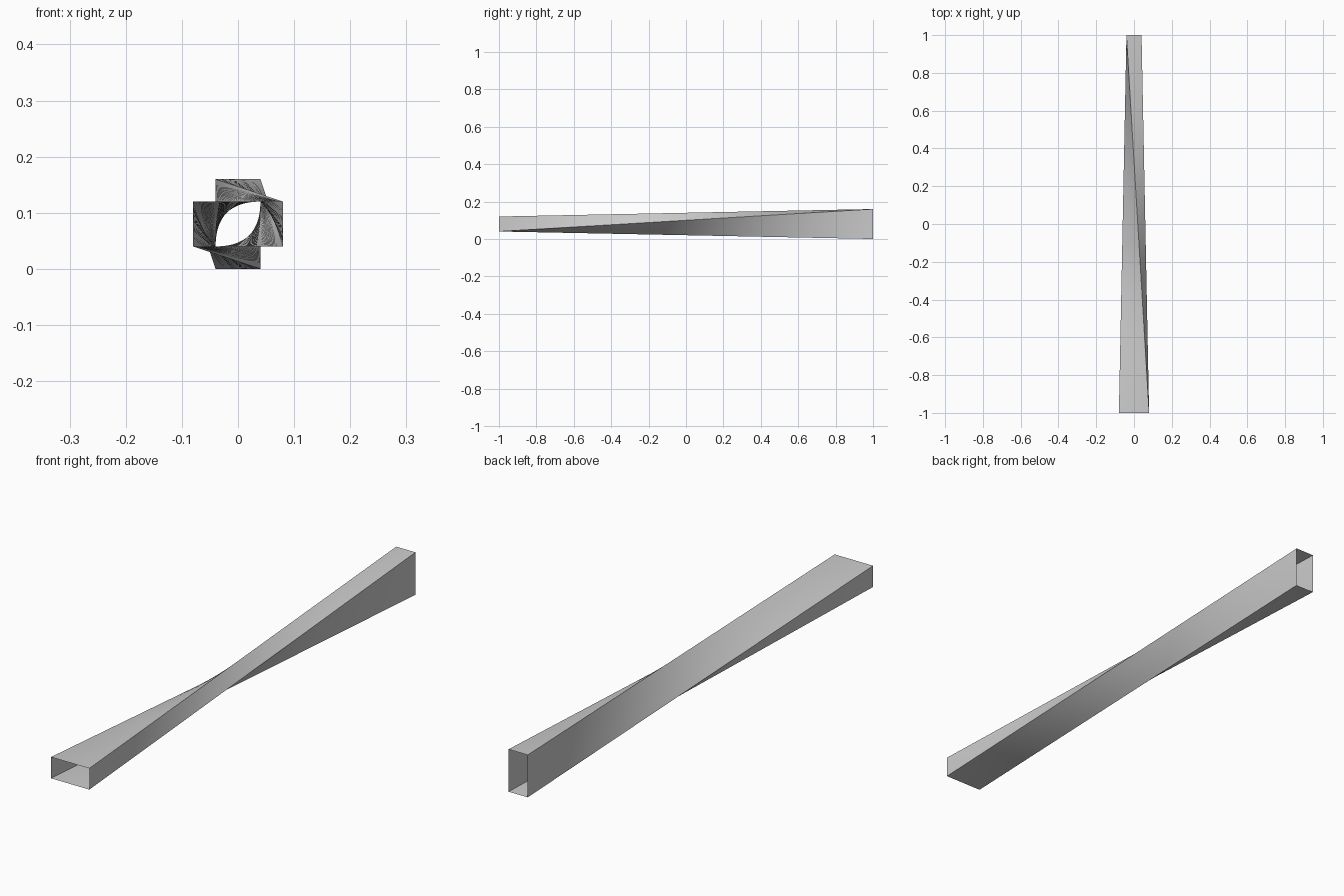
import bpy
import bmesh
from mathutils import Vector

cube = bpy.data.objects.get("Cube")
if cube:
    bpy.data.objects.remove(cube, do_unlink=True)

# One plain grey for the whole tube
grey = bpy.data.materials.new("plain_grey")
grey.use_nodes = True
colour = (0.6, 0.6, 0.6, 1.0)
grey.diffuse_color = colour
grey.node_tree.nodes["Principled BSDF"].inputs["Base Color"].default_value = colour

LONG, SHORT, MID = 0.08, 0.04, 0.08   # half sizes of the mouth, centre height
STEPS, ACROSS = 64, 4                 # rings along the tube, quads across a wall


def rectangle(hx, hz, y):
    """Corners of an upright rectangle, counter-clockwise seen from the front."""
    return [Vector((sx * hx, y, MID + sz * hz))
            for sx, sz in ((1, 1), (-1, 1), (-1, -1), (1, -1))]


# Wide front mouth; tall back mouth, shifted one corner for the quarter turn
front = rectangle(LONG, SHORT, -1)
back = rectangle(SHORT, LONG, 1)
back = back[1:] + back[:1]

# Straight loft between the mouths, open at both ends, walls facing outward
bm = bmesh.new()
rings = []
for i in range(STEPS + 1):
    corners = [a.lerp(b, i / STEPS) for a, b in zip(front, back)]
    rings.append([bm.verts.new(corners[k].lerp(corners[(k + 1) % 4], j / ACROSS))
                  for k in range(4) for j in range(ACROSS)])
for r0, r1 in zip(rings, rings[1:]):
    for k in range(len(r0)):
        n = (k + 1) % len(r0)
        bm.faces.new((r0[k], r1[k], r1[n], r0[n]))

mesh = bpy.data.meshes.new("twisted_tube")
bm.to_mesh(mesh)
bm.free()
mesh.materials.append(grey)
tube = bpy.data.objects.new("twisted_tube", mesh)
bpy.context.collection.objects.link(tube)

# Smooth walls with crisp corner edges
bpy.ops.object.select_all(action='DESELECT')
tube.select_set(True)
bpy.context.view_layer.objects.active = tube
bpy.ops.object.shade_smooth_by_angle()
